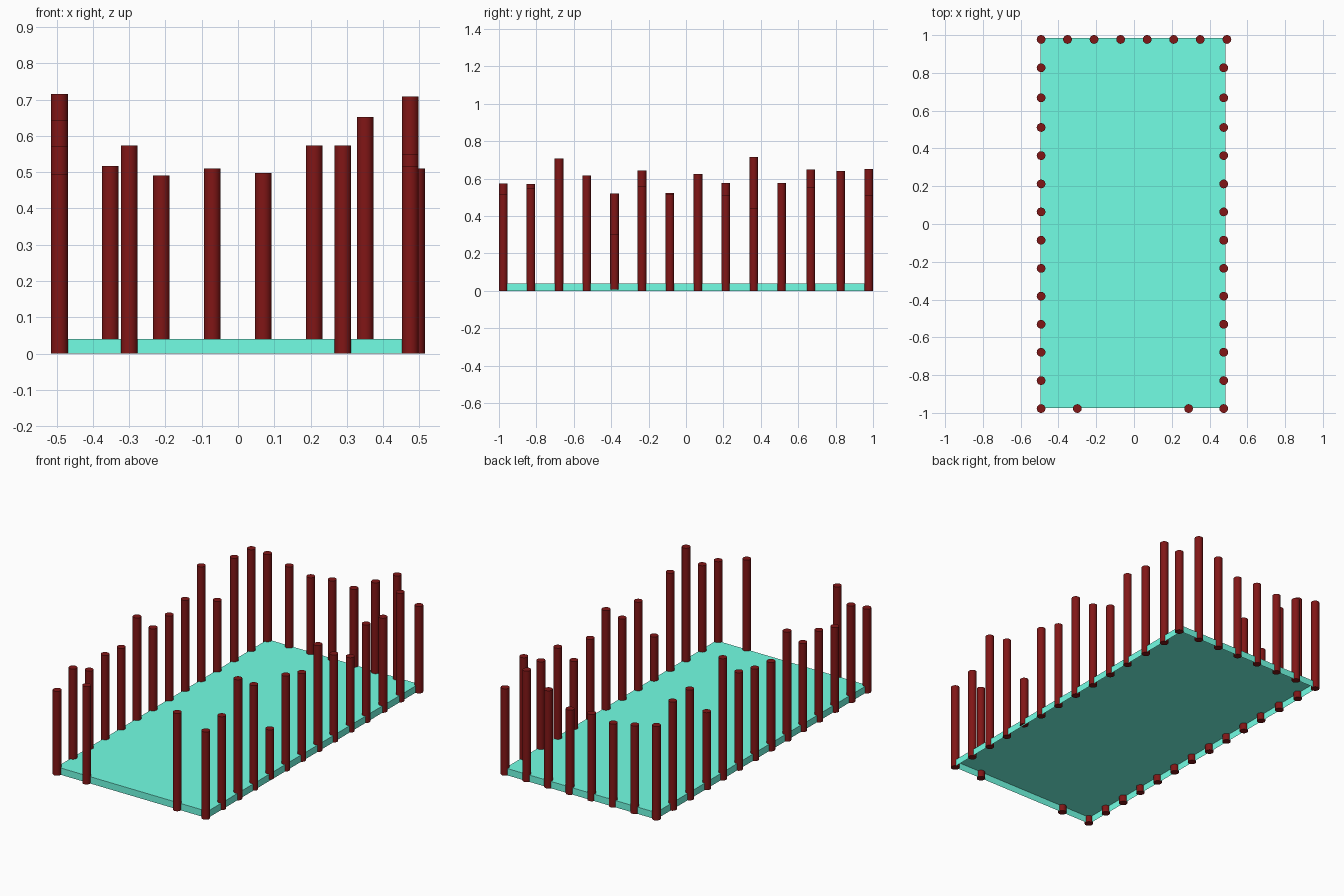
import bpy
import bmesh

if "Cube" in bpy.data.objects:
    bpy.data.objects.remove(bpy.data.objects["Cube"])

R = 0.023          # post radius
END = 1.0 - R      # y of the outermost posts


def material(name, rgb):
    m = bpy.data.materials.new(name)
    m.diffuse_color = (*rgb, 1)
    m.use_nodes = True
    m.node_tree.nodes["Principled BSDF"].inputs["Base Color"].default_value = m.diffuse_color
    return m


teal = material("teal", (0.17, 1.0, 0.78))
dark_red = material("dark_red", (0.22, 0.008, 0.008))


def post(name, x, y, top, bottom=0.0):
    bpy.ops.mesh.primitive_cylinder_add(vertices=32, radius=R, depth=top - bottom,
                                        location=(x, y, (top + bottom) / 2))
    o = bpy.context.object
    o.name = name
    o.data.materials.append(dark_red)
    bpy.ops.object.shade_smooth_by_angle()


# Floor: a shallow tray turned upside down, open underneath
x0, x1, y0, y1, t = -0.495, 0.485, -0.975, 0.985, 0.04
bpy.ops.mesh.primitive_cube_add(size=1, location=((x0 + x1) / 2, (y0 + y1) / 2, t / 2))
floor = bpy.context.object
floor.name = "floor"
floor.scale = (x1 - x0, y1 - y0, t)
bpy.ops.object.transform_apply(location=False, rotation=False, scale=True)
floor.data.materials.append(teal)
bm = bmesh.new()
bm.from_mesh(floor.data)
bmesh.ops.delete(bm, geom=[f for f in bm.faces if f.normal.z < -0.5], context='FACES')
bm.to_mesh(floor.data)
bm.free()

# Side rows, front to back, uneven heights
row_y = [-END, -0.829, -0.679, -0.531, -0.382, -0.235, -0.086,
         0.064, 0.212, 0.362, 0.511, 0.668, 0.827, END]
left = [0.495, 0.57, 0.50, 0.535, 0.52, 0.643, 0.522,
        0.54, 0.575, 0.715, 0.455, 0.648, 0.638, 0.552]
right = [0.515, 0.548, 0.708, 0.617, 0.30, 0.56, 0.518,
         0.625, 0.513, 0.44, 0.575, 0.555, 0.64, 0.51]
for i, (y, hl, hr) in enumerate(zip(row_y, left, right)):
    post(f"left_post_{i}", -0.492, y, hl)
    post(f"right_post_{i}", 0.492 if i == 13 else 0.475, y, hr, 0.008 if i == 4 else 0.0)

# Back row between the corners
for i, h in enumerate([0.517, 0.491, 0.51, 0.498, 0.574, 0.652]):
    post(f"back_post_{i}", -0.352 + i * 0.1405, END, h)

# Front posts beside the entrance gap
for side, x in (("left", -0.300), ("right", 0.289)):
    post(f"front_post_{side}", x, -END, 0.574)
